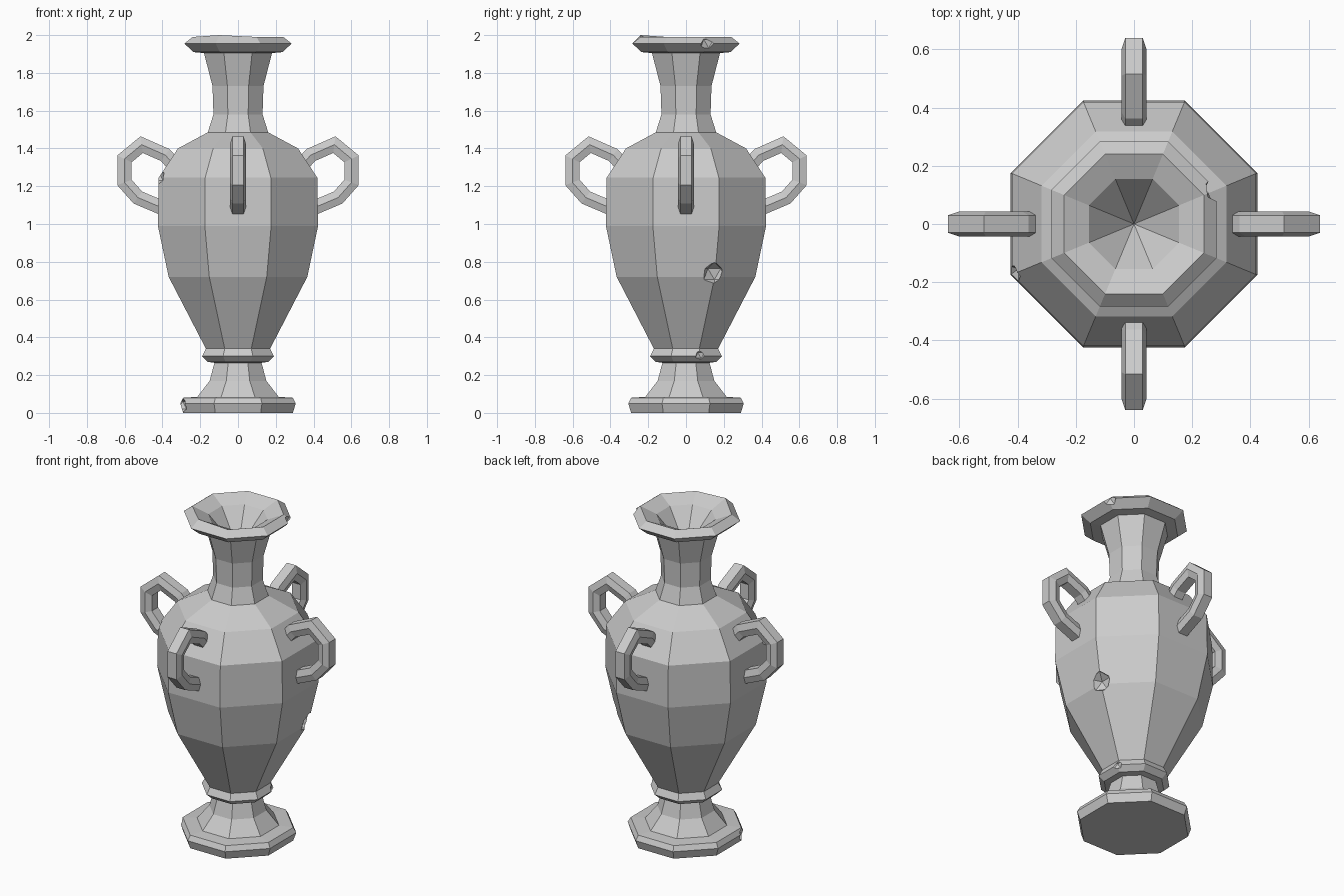
import bpy, bmesh, math
from mathutils import Vector, Matrix

cube = bpy.data.objects.get("Cube")
if cube:
    bpy.data.objects.remove(cube, do_unlink=True)

SIDES = 8
stone = bpy.data.materials.new("grey_stone")
stone.use_nodes = True
GREY = (0.6, 0.6, 0.6, 1)
stone.diffuse_color = GREY
stone.node_tree.nodes["Principled BSDF"].inputs["Base Color"].default_value = GREY


def make_object(name, bm):
    bmesh.ops.recalc_face_normals(bm, faces=bm.faces)
    mesh = bpy.data.meshes.new(name)
    bm.to_mesh(mesh)
    bm.free()
    mesh.materials.append(stone)
    obj = bpy.data.objects.new(name, mesh)
    bpy.context.collection.objects.link(obj)
    return obj


def skin(bm, rings):
    """Join consecutive closed rings of vertices with quads."""
    for a, b in zip(rings, rings[1:]):
        n = len(a)
        for i in range(n):
            j = (i + 1) % n
            bm.faces.new((a[i], a[j], b[j], b[i]))


# Vase wall: half width of the flat sides, height
profile = [
    (0.29, 0), (0.306, 0.05), (0.29, 0.08), (0.215, 0.085),          # foot
    (0.15, 0.17), (0.125, 0.265), (0.16, 0.27), (0.19, 0.30),        # stem, collar
    (0.17, 0.34), (0.367, 0.72), (0.424, 0.99), (0.42, 1.245),       # belly
    (0.318, 1.40), (0.16, 1.485), (0.13, 1.58), (0.135, 1.73),       # shoulder, neck
    (0.18, 1.905), (0.235, 1.91), (0.284, 1.955), (0.24, 1.99),      # lip
    (0.155, 1.95),                                                  # mouth
]
bm = bmesh.new()
rings = []
for width, z in profile:
    radius = width / math.cos(math.pi / SIDES)
    angles = [(i + 0.5) * math.tau / SIDES for i in range(SIDES)]
    rings.append([bm.verts.new((radius * math.cos(a), radius * math.sin(a), z)) for a in angles])
skin(bm, rings)
bm.faces.new(rings[0])
mouth_bottom = bm.verts.new((0, 0, 1.75))
for i in range(SIDES):
    bm.faces.new((rings[-1][i], rings[-1][(i + 1) % SIDES], mouth_bottom))
rings[-2][5].co.z = 2.0      # slightly uneven lip
vase = make_object("vase_body", bm)

# Chips knocked out of the corners: position, size
chips = [
    ((0.375, 0.15, 0.735), 0.065),
    ((0.195, 0.08, 0.305), 0.035),
    ((0.287, 0.12, 1.955), 0.05),
    ((-0.305, -0.127, 0.04), 0.045),
    ((-0.43, -0.178, 1.25), 0.045),
]
bm = bmesh.new()
for place, size in chips:
    bmesh.ops.create_icosphere(bm, subdivisions=1, radius=size, matrix=Matrix.Translation(place))
cutter = make_object("chip_cutter", bm)
cutter.hide_render = True
cut = vase.modifiers.new("chips", "BOOLEAN")
cut.operation = "DIFFERENCE"
cut.solver = "EXACT"
cut.object = cutter
depsgraph = bpy.context.evaluated_depsgraph_get()
chipped = bpy.data.meshes.new_from_object(vase.evaluated_get(depsgraph))
vase.modifiers.clear()
vase.data = chipped
bpy.data.objects.remove(cutter, do_unlink=True)

# Handle centre line (outward, up) and six-sided section (outward, sideways)
path = [Vector(p) for p in [(0.345, 1.32), (0.385, 1.365), (0.51, 1.42), (0.601, 1.345),
                            (0.601, 1.22), (0.53, 1.14), (0.40, 1.085)]]
section = [(0.038, 0.03), (0, 0.043), (-0.038, 0.03), (-0.038, -0.03), (0, -0.043), (0.038, -0.03)]


def make_handle(name, angle):
    bm = bmesh.new()
    rings = []
    for i, p in enumerate(path):
        before = (p - path[max(i - 1, 0)]).normalized()
        after = (path[min(i + 1, len(path) - 1)] - p).normalized()
        along = (before + after).normalized()
        normal = Vector((-along.y, along.x))
        stretch = 1 / max(along.dot(after), along.dot(before))   # keep thickness at bends
        ring = []
        for out, side in section:
            q = p + normal * out * stretch
            ring.append(bm.verts.new((q.x, side, q.y)))
        rings.append(ring)
    skin(bm, rings)
    bm.faces.new(rings[0])
    bm.faces.new(rings[-1])
    bmesh.ops.rotate(bm, verts=bm.verts, matrix=Matrix.Rotation(angle, 3, "Z"))
    return make_object(name, bm)


for k, side in enumerate(["left", "back", "right", "front"]):
    make_handle(side + "_handle", k * math.pi / 2)
